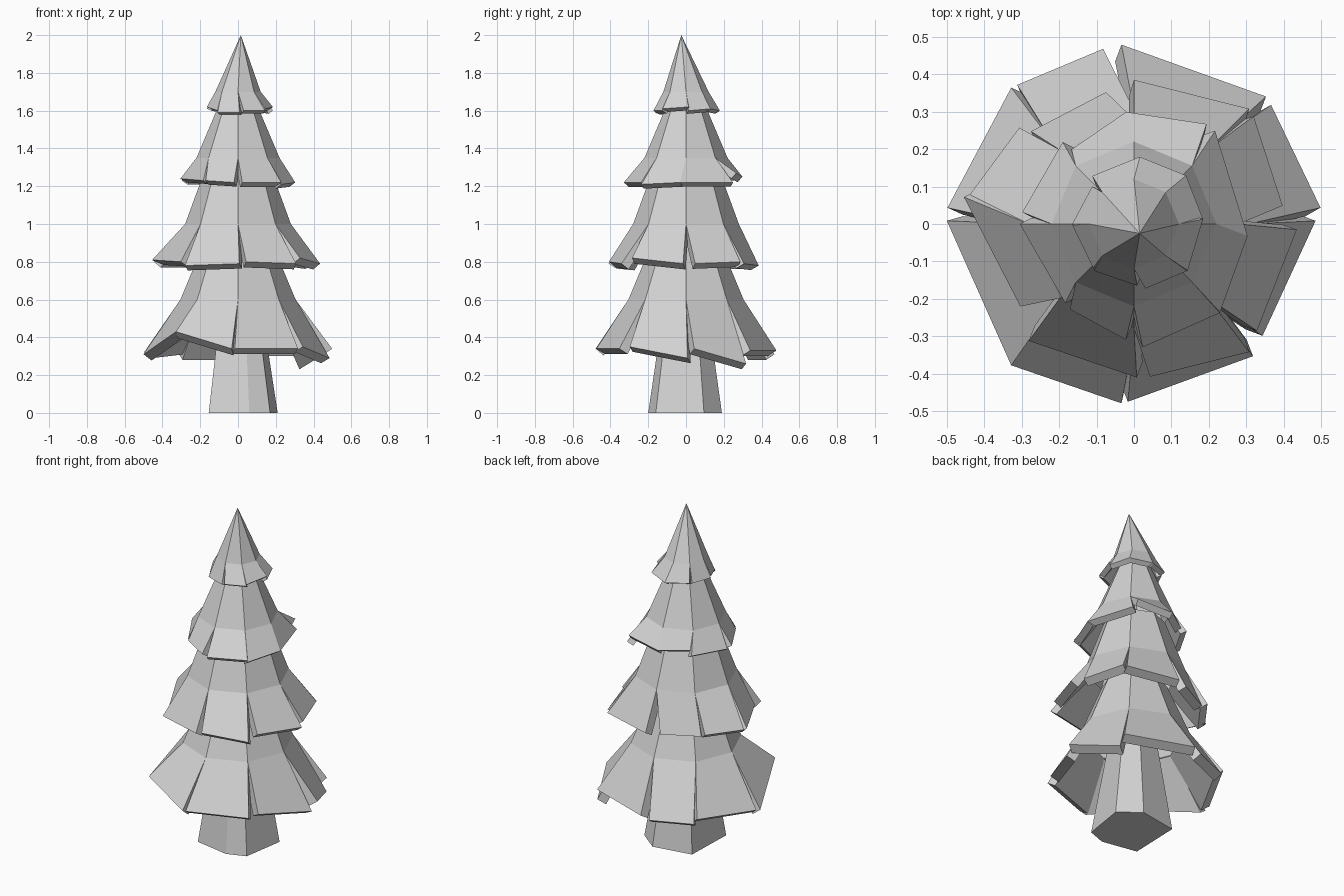
import bpy, bmesh, math
from mathutils import Vector

cube = bpy.data.objects.get("Cube")
if cube:
    bpy.data.objects.remove(cube, do_unlink=True)

grey = bpy.data.materials.new("light grey")
grey.use_nodes = True
colour = (0.65, 0.65, 0.65, 1)
grey.diffuse_color = colour
grey.node_tree.nodes["Principled BSDF"].inputs["Base Color"].default_value = colour


def finish(bm, name):
    """Turn a bmesh into a flat shaded grey object."""
    bmesh.ops.recalc_face_normals(bm, faces=bm.faces)
    mesh = bpy.data.meshes.new(name)
    bm.to_mesh(mesh)
    bm.free()
    mesh.materials.append(grey)
    obj = bpy.data.objects.new(name, mesh)
    bpy.context.collection.objects.link(obj)
    return obj


def polar(radius, degrees, z):
    a = math.radians(degrees)
    return Vector((radius * math.cos(a), radius * math.sin(a), z))


def foliage_tier(name, top, bend, thickness, flaps, turns):
    """Eight sided skirt: whole above the bend, split into tilted flaps below it.
    Each flap is (start reach, end reach, start height, end height) in hundredths,
    each turn is how far its start and end corners swing, in degrees."""
    bm = bmesh.new()
    bend_ring = [bm.verts.new(polar(bend[0], 45 * k, bend[1])) for k in range(8)]
    if top[0] == 0:
        apex = bm.verts.new((0.015, -0.025, top[1]))
    else:
        top_ring = [bm.verts.new(polar(top[0], 45 * k, top[1])) for k in range(8)]
        bm.faces.new(top_ring)
    for k, ((r0, r1, z0, z1), (t0, t1)) in enumerate(zip(flaps, turns)):
        a, b = bend_ring[k], bend_ring[(k + 1) % 8]
        if top[0] == 0:
            bm.faces.new((a, b, apex))
        else:
            bm.faces.new((a, b, top_ring[(k + 1) % 8], top_ring[k]))
        # flap, as a closed slab whose lower edge is cut square
        c0 = polar(r0 / 100, 45 * k + t0, z0 / 100)
        c1 = polar(r1 / 100, 45 * k + 45 + t1, z1 / 100)
        normal = (c1 - a.co).cross(b.co - c0).normalized()
        if normal.z < 0:
            normal = -normal
        outer = [a, b, bm.verts.new(c1), bm.verts.new(c0)]
        inner = [bm.verts.new(v.co - normal * thickness) for v in outer]
        bm.faces.new(outer)
        bm.faces.new(inner[::-1])
        for i in range(4):
            j = (i + 1) % 4
            bm.faces.new((outer[i], outer[j], inner[j], inner[i]))
    return finish(bm, name)


# Foliage, lowest tier first
foliage_tier("lowest_foliage", (0.18, 0.9), (0.305, 0.6), 0.055, [
    (50, 48.5, 34, 26), (49, 48, 33, 33), (47.5, 48.5, 31, 31), (49, 50, 34, 32),
    (50, 50, 31, 43), (50, 48, 43, 34), (47.5, 47.5, 34, 34), (45.5, 48.5, 35, 29)],
    [(5, -4), (-1, 4), (10, -5), (-3, -5), (-1, 4), (4, -4), (-2, -3), (4, 1)])
foliage_tier("lower_foliage", (0.17, 1.3), (0.28, 1.0), 0.05, [
    (40, 43, 79, 80), (43.5, 38.5, 79, 78), (36, 37, 78, 78), (40, 45, 80, 80),
    (46, 37.5, 81, 80), (42, 41, 78, 79), (41, 46, 80, 79), (43.5, 43.5, 82, 79)],
    [(7, -3), (0, 0), (12, 3), (5, -9), (-9, -9), (3, 1), (6, -3), (4, -2)])
foliage_tier("upper_foliage", (0.08, 1.68), (0.22, 1.35), 0.04, [
    (30.5, 33, 122, 122), (33, 30, 127, 125), (30, 26, 125, 125), (29, 30, 123, 123),
    (30.5, 28, 124, 123), (28.5, 31, 123, 122), (33, 33, 122, 122), (33, 30.5, 121, 122)],
    [(-6, 4), (9, 4), (4, -5), (-4, -6), (0, 4), (8, -4), (4, -1), (-1, -6)])
foliage_tier("top_foliage", (0, 2.0), (0.12, 1.7), 0.03, [
    (18.5, 19, 160, 161), (19, 18, 161, 160), (18, 17, 160, 161), (15, 16.5, 160, 161),
    (16.5, 16, 162, 160), (16.5, 16.5, 159, 159), (17.5, 19, 160, 160), (19, 18.5, 161, 162)],
    [(4, -2), (-2, -5), (-5, -4), (3, 0), (1, 2), (4, 3), (10, 4), (4, 4)])

# Trunk: irregular six sided, tapering up into the foliage
outline = [(-0.155, -0.16), (0.06, -0.2), (0.17, -0.16), (0.21, 0.095), (0.09, 0.19), (-0.145, 0.15)]
bm = bmesh.new()
base, head = ([bm.verts.new((x * s, y * s, z)) for x, y in outline]
              for s, z in ((1, 0), (0.45, 0.75)))
bm.faces.new(base)
bm.faces.new(head)
for i in range(6):
    j = (i + 1) % 6
    bm.faces.new((base[i], base[j], head[j], head[i]))
finish(bm, "trunk")
